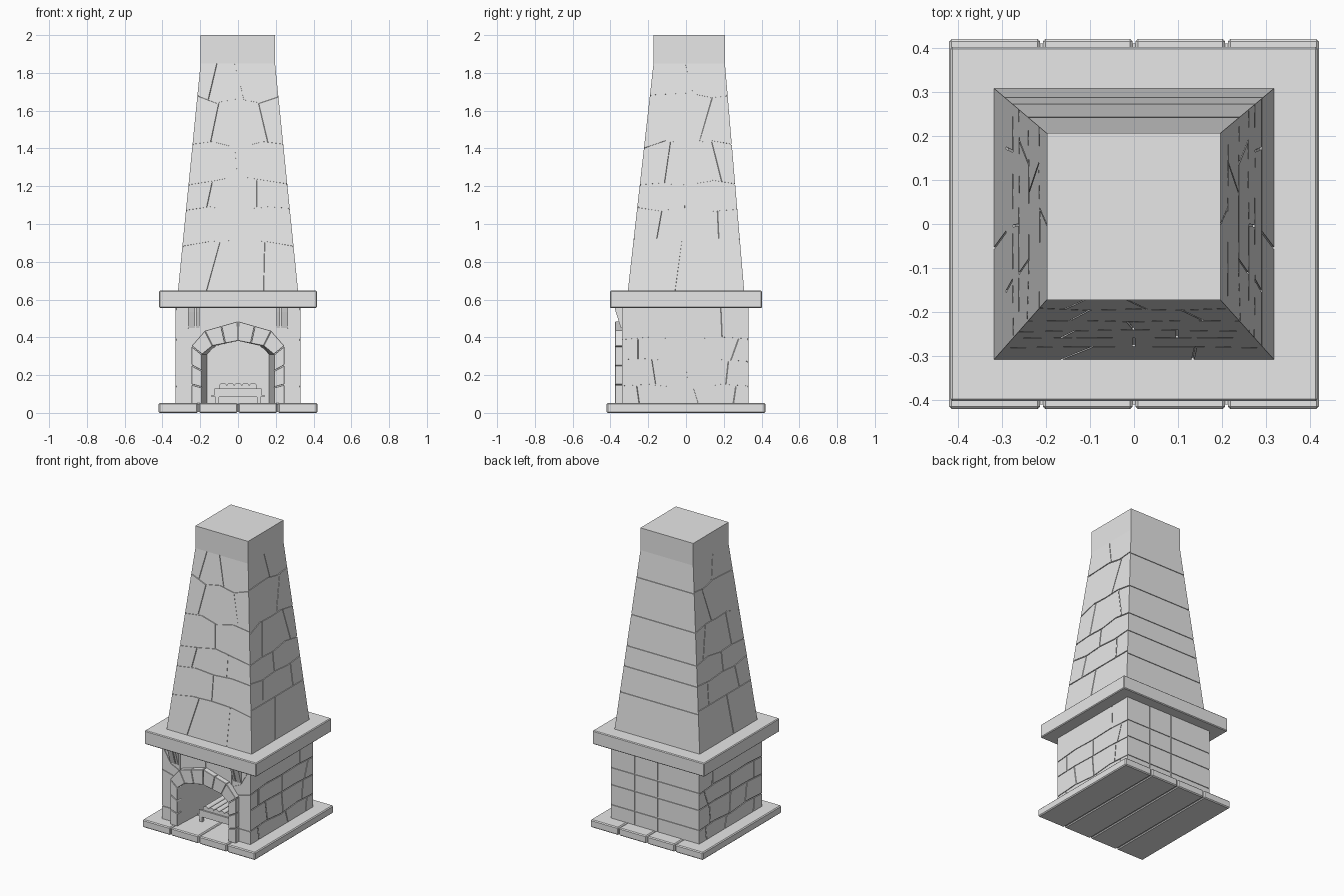
import bpy, bmesh
from math import radians

old = bpy.data.objects.get("Cube")
if old:
    bpy.data.objects.remove(old, do_unlink=True)

stone = bpy.data.materials.new("grey_stone")
stone.use_nodes = True
GREY = (0.8, 0.8, 0.8, 1)
stone.diffuse_color = GREY
stone.node_tree.nodes["Principled BSDF"].inputs["Base Color"].default_value = GREY

GAP = 0.006      # mortar joint width
DEEP = 0.005     # mortar joint depth


def finish(name, bm, bevel=0):
    bmesh.ops.recalc_face_normals(bm, faces=bm.faces)
    mesh = bpy.data.meshes.new(name)
    bm.to_mesh(mesh)
    bm.free()
    mesh.materials.append(stone)
    obj = bpy.data.objects.new(name, mesh)
    bpy.context.collection.objects.link(obj)
    if bevel:
        mod = obj.modifiers.new("worn_edge", "BEVEL")
        mod.width, mod.segments = bevel, 1
    return obj


def loft(bm, a, b):
    """Closed solid between two matching outlines."""
    va, vb = [bm.verts.new(p) for p in a], [bm.verts.new(p) for p in b]
    bm.faces.new(va[::-1])
    bm.faces.new(vb)
    for i in range(len(va)):
        j = (i + 1) % len(va)
        bm.faces.new((va[i], va[j], vb[j], vb[i]))


def slab_y(bm, outline, y0, y1):
    """Solid from an x-z outline, running along y."""
    loft(bm, [(x, y0, z) for x, z in outline], [(x, y1, z) for x, z in outline])


def add_box(bm, x0, x1, y0, y1, z0, z1):
    slab_y(bm, [(x0, z0), (x1, z0), (x1, z1), (x0, z1)], y0, y1)


def box(name, *limits, bevel=0):
    bm = bmesh.new()
    add_box(bm, *limits)
    return finish(name, bm, bevel)


def mirrored(outline):
    return [outline, [(-x, z) for x, z in outline]]


def shell_corners(low, high, z, inset):
    """Four corners of a tapering tower at height z."""
    t = (z - low[4]) / (high[4] - low[4])
    x0, x1, y0, y1 = [a + (b - a) * t for a, b in zip(low[:4], high[:4])]
    x0, x1, y0, y1 = x0 + inset, x1 - inset, y0 + inset, y1 - inset
    return [(x0, y0, z), (x1, y0, z), (x1, y1, z), (x0, y1, z)]


def stone_side(name, low, high, side, courses, joints):
    """Courses of thin stones on one side; courses hold joint heights along it."""
    lines = [[low[4]]] + courses + [[high[4]]]

    def height(line, u):
        if len(line) == 1:
            return line[0]
        s = min(u * (len(line) - 1), len(line) - 1.001)
        i = int(s)
        return line[i] + (line[i + 1] - line[i]) * (s - i)

    def place(u, z, inset):
        c = shell_corners(low, high, z, inset)
        a, b = c[side], c[(side + 1) % 4]
        return tuple(p + (q - p) * u for p, q in zip(a, b))

    def run(line, a, b, shift):
        n = len(line) - 1
        us = [a] + [i / n for i in range(1, n) if a < i / n < b] + [b]
        return [(u, height(line, u) + shift) for u in us]

    bm = bmesh.new()
    last = len(lines) - 2
    for k in range(last + 1):
        cuts = [(0, 0)] + joints[k] + [(1, 1)]
        for i in range(len(cuts) - 1):
            g = GAP / 2 / (low[1] - low[0])
            gl, gr = (g if i else 0), (g if i < len(cuts) - 2 else 0)
            (l0, l1), (r0, r1) = cuts[i], cuts[i + 1]
            outline = run(lines[k], l0 + gl, r0 - gr, GAP / 2 if k else 0)
            outline += run(lines[k + 1], l1 + gl, r1 - gr, -GAP / 2 if k < last else 0)[::-1]
            loft(bm, [place(u, z, DEEP + 0.001) for u, z in outline],
                 [place(u, z, 0) for u, z in outline])
    finish(name, bm)


# Base: four slabs with open joints over a thin core
bm = bmesh.new()
for i in range(4):
    x = -0.42 + 0.21 * i
    add_box(bm, x + 0.003 * (i > 0), x + 0.21 - 0.003 * (i < 3), -0.42, 0.42, 0, 0.052)
finish("base_slabs", bm, 0.006)
box("base_core", -0.41, 0.41, -0.41, 0.41, 0.006, 0.046)

# Firebox walls: arched outline narrowing towards the back
arch_in = [(0.19, 0.05), (0.19, 0.31), (0.135, 0.355), (0, 0.382)]
arch_out = [(0.245, 0.05), (0.245, 0.355), (0.175, 0.435), (0, 0.485)]


def wall_outline(squeeze):
    half = [(x * squeeze, z) for x, z in arch_in]
    w = 0.33 - DEEP
    return [(-w, 0.05)] + [(-x, z) for x, z in half] + half[-2::-1] + \
        [(w, 0.05), (w, 0.56), (-w, 0.56)]


bm = bmesh.new()
loft(bm, [(x, -0.335, z) for x, z in wall_outline(1)],
     [(x, 0.12, z) for x, z in wall_outline(0.87)])
finish("firebox_walls", bm)
box("firebox_back", -0.325, 0.325, 0.12, 0.325, 0.05, 0.56)

# Stones on the firebox sides and back
low, high = (-0.33, 0.33, -0.34, 0.33, 0.05), (-0.33, 0.33, -0.34, 0.33, 0.557)
side_courses = [[0.14, 0.15, 0.135, 0.15, 0.14], [0.28, 0.285, 0.28, 0.28, 0.27],
                [0.385, 0.40, 0.395, 0.40, 0.39]]
side_joints = [[(0.14, 0.12), (0.6, 0.56), (0.88, 0.9)], [(0.27, 0.24), (0.52, 0.5), (0.82, 0.84)],
               [(0.13, 0.13), (0.51, 0.51), (0.86, 0.92)], [(0.79, 0.78)]]
stone_side("firebox_stones_left", low, high, 1, side_courses, side_joints)
stone_side("firebox_stones_right", low, high, 3, side_courses,
           [[(1 - a, 1 - b) for a, b in row[::-1]] for row in side_joints])
stone_side("firebox_stones_back", low, high, 2, [[0.145], [0.28], [0.395]],
           [[(0.27, 0.27), (0.53, 0.53)]] * 4)

# Stones on the firebox front, around the arch
bm = bmesh.new()
for half in ([(0.235, 0.05), (0.33, 0.05), (0.33, 0.137), (0.235, 0.137)],
             [(0.235, 0.143), (0.33, 0.143), (0.33, 0.385), (0.235, 0.36)],
             [(0.235, 0.366), (0.33, 0.391), (0.33, 0.55), (0.265, 0.44), (0.2, 0.41)],
             [(0.195, 0.415), (0.262, 0.446), (0.326, 0.557), (0.195, 0.557)],
             [(0.003, 0.475), (0.189, 0.418), (0.189, 0.557), (0.003, 0.557)]):
    for outline in mirrored(half):
        slab_y(bm, outline, -0.34, -0.334)
finish("firebox_stones_front", bm)


# Arch surround: jamb blocks and wedge stones
def mix(a, b, t):
    return tuple(p + (q - p) * t for p, q in zip(a, b))


bm = bmesh.new()
for i, pieces in enumerate((3, 1, 2)):
    for k in range(pieces):
        t0, t1 = k / pieces, (k + 1) / pieces - 0.012
        block = [mix(arch_in[i], arch_in[i + 1], t0), mix(arch_out[i], arch_out[i + 1], t0),
                 mix(arch_out[i], arch_out[i + 1], t1), mix(arch_in[i], arch_in[i + 1], t1)]
        for outline in mirrored(block):
            slab_y(bm, outline, -0.375, -0.33)
finish("arch_surround", bm, 0.002)

# Corbels under the mantel, each a pair of slanted brackets
profile = [(-0.33, 0.557), (-0.378, 0.557), (-0.372, 0.535), (-0.345, 0.45), (-0.33, 0.445)]
bm = bmesh.new()
for s in (-1, 1):
    for x0, x1 in ((0.205, 0.222), (0.228, 0.265)):
        loft(bm, [(s * x0, y, z) for y, z in profile], [(s * x1, y, z) for y, z in profile])
finish("corbels", bm)

# Fire grate with logs
bm = bmesh.new()
add_box(bm, -0.14, 0.14, -0.24, 0.06, 0.085, 0.095)
for y in (-0.24, 0.045):
    add_box(bm, -0.125, 0.125, y, y + 0.012, 0.095, 0.13)
    for x in (-0.12, 0.1):
        add_box(bm, x, x + 0.02, y, y + 0.02, 0.05, 0.09)
finish("fire_grate", bm)
for i in range(5):
    bpy.ops.mesh.primitive_cylinder_add(vertices=14, radius=0.022, depth=0.27,
                                        location=(-0.08 + 0.04 * i, -0.095, 0.137),
                                        rotation=(radians(90), 0, 0))
    log = bpy.context.object
    log.name = f"log_{i + 1}"
    log.data.materials.append(stone)
    bpy.ops.object.shade_smooth_by_angle()

# Mantel
box("mantel", -0.417, 0.417, -0.402, 0.402, 0.555, 0.647, bevel=0.005)

# Chimney core, cap and stones
low, high = (-0.318, 0.318, -0.308, 0.308, 0.645), (-0.198, 0.196, -0.172, 0.206, 1.85)
bm = bmesh.new()
loft(bm, shell_corners(low, high, low[4], DEEP), shell_corners(low, high, high[4], DEEP))
finish("chimney_core", bm)
box("chimney_cap", *high[:4], 1.85, 2.0)
front_courses = [[0.88, 0.905, 0.91, 0.905, 0.88], [1.07, 1.09, 1.08, 1.09, 1.08],
                 [1.205, 1.225, 1.25, 1.23, 1.21], [1.42, 1.435, 1.405, 1.435, 1.42],
                 [1.68, 1.64, 1.66, 1.64, 1.675]]
front_joints = [[(0.24, 0.34), (0.71, 0.74)], [(0.5, 0.5)], [(0.2, 0.24), (0.68, 0.69)],
                [(0.5, 0.47)], [(0.2, 0.27), (0.83, 0.75)], [(0.14, 0.22), (0.57, 0.46)]]
flank_courses = [[0.92], [1.09, 1.07, 1.08, 1.07, 1.08], [1.205, 1.215, 1.21, 1.23, 1.21],
                 [1.40, 1.44, 1.435, 1.44, 1.42], [1.68, 1.685, 1.69, 1.67, 1.68]]
flank_joints = [[(0.41, 0.46)], [(0.22, 0.25), (0.8, 0.8)], [(0.48, 0.48)],
                [(0.26, 0.3), (0.86, 0.77)], [(0.63, 0.8)], [(0.55, 0.45)]]
stone_side("chimney_stones_front", low, high, 0, front_courses, front_joints)
stone_side("chimney_stones_left", low, high, 1, flank_courses, flank_joints)
stone_side("chimney_stones_right", low, high, 3, [c[::-1] for c in flank_courses],
           [[(1 - a, 1 - b) for a, b in row[::-1]] for row in flank_joints])
stone_side("chimney_stones_back", low, high, 2, [[0.9], [1.075], [1.21], [1.42], [1.67]], [[]] * 6)
